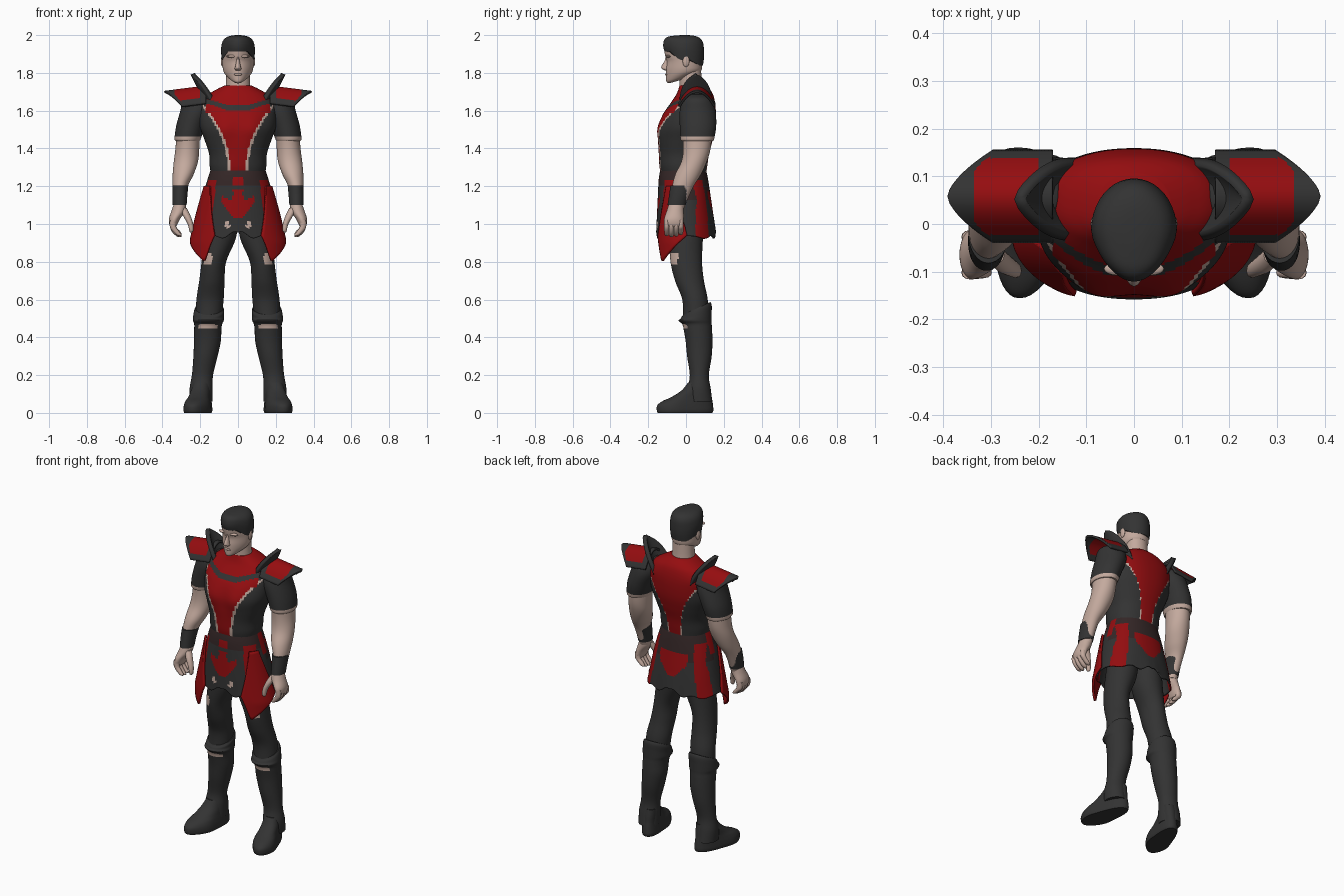
import bpy, bmesh, math
from mathutils import Vector


def material(name, rgb):
    m = bpy.data.materials.new(name)
    m.diffuse_color = (*rgb, 1)
    return m


MATS = [material("black_leather", (0.033, 0.033, 0.033)), material("red_cloth", (0.30, 0.004, 0.005)),
        material("skin", (0.55, 0.40, 0.34)), material("dark_maroon", (0.035, 0.02, 0.02))]
BLACK, RED, SKIN, MAROON = range(4)


def finish(name, bm, rule, mirror, thick):
    """Colour faces by rule, shade smooth, add modifiers."""
    bmesh.ops.recalc_face_normals(bm, faces=bm.faces)
    for f in bm.faces:
        f.smooth = True
        f.material_index = rule(f.calc_center_median()) if callable(rule) else rule
    me = bpy.data.meshes.new(name)
    bm.to_mesh(me)
    bm.free()
    for m in MATS:
        me.materials.append(m)
    me.set_sharp_from_angle(angle=math.radians(50))
    ob = bpy.data.objects.new(name, me)
    bpy.context.collection.objects.link(ob)
    if thick:
        s = ob.modifiers.new("thickness", 'SOLIDIFY')
        s.thickness, s.offset = thick, 0
    if mirror:
        ob.modifiers.new("mirror", 'MIRROR')
    return ob


def skin_rows(bm, rows, closed):
    for a, b in zip(rows, rows[1:]):
        m = len(a)
        for i in range(m if closed else m - 1):
            j = (i + 1) % m
            bm.faces.new((a[i], a[j], b[j], b[i]))


def loft(name, rings, rule=BLACK, warp=None, n=32, k=5, p=2.0, mirror=False, thick=0, caps=True):
    """Smooth loft through horizontal rings (z, centre x, front y, back y, half width)."""
    R = [Vector(r) for r in rings]
    R = [R[0]] + R + [R[-1]]
    path = []
    for a, b, c, d in zip(R, R[1:], R[2:], R[3:]):
        for s in range(k):
            t = s / k
            path.append(0.5 * (2 * b + (c - a) * t + (2 * a - 5 * b + 4 * c - d) * t * t
                               + (3 * b - a - 3 * c + d) * t ** 3))
    path.append(R[-1])
    bm = bmesh.new()
    rows = []
    for z, cx, f, bk, rx in path:
        row = []
        for i in range(n):
            c, s = math.cos(2 * math.pi * i / n), math.sin(2 * math.pi * i / n)
            x = cx + rx * math.copysign(abs(c) ** (2 / p), c)
            y = (f + bk) / 2 + (bk - f) / 2 * math.copysign(abs(s) ** (2 / p), s)
            row.append(bm.verts.new(warp(x, y, z) if warp else (x, y, z)))
        rows.append(row)
    skin_rows(bm, rows, True)
    if caps:
        bm.faces.new(rows[0])
        bm.faces.new(rows[-1])
    return finish(name, bm, rule, mirror, thick)


def plate(name, fn, rule=BLACK, nu=24, nv=24, thick=0.012):
    """Thin curved plate fn(u, v), mirrored to both sides."""
    bm = bmesh.new()
    rows = [[bm.verts.new(fn(i / nu, 2 * j / nv - 1)) for j in range(nv + 1)] for i in range(nu + 1)]
    skin_rows(bm, rows, False)
    bmesh.ops.remove_doubles(bm, verts=bm.verts, dist=0.0005)
    return finish(name, bm, rule, True, thick)


def ball(name, c, r, rule, mirror=False):
    rings = []
    for i in range(9):
        a = math.pi * (i / 8 - 0.5)
        q = max(math.cos(a), 0.02)
        rings.append((c[2] + r[2] * math.sin(a), c[0], c[1] - r[1] * q, c[1] + r[1] * q, r[0] * q))
    return loft(name, rings, rule, n=16, k=2, mirror=mirror)


# Head, neck and hair
def narrow(x, y):
    return x * (1 - 2.2 * max(0, -0.02 - y))


def head_warp(x, y, z):
    low = max(0, min(1, (1.82 - z) / 0.07))
    return narrow(x, y), y, z + (y + 0.1) * 0.28 * low


def hair_warp(x, y, z):
    t = max(0, min(1, (y + 0.085) / 0.05))
    back = max(0, min(1, (y - 0.02) / 0.05))
    return narrow(x, y), y, 2.0 - (2.0 - z) * (0.54 + 0.28 * t + 0.18 * back)


loft("neck", [(1.66, 0, -.03, .10, .08), (1.72, 0, -.035, .085, .066), (1.82, 0, -.035, .08, .062)], SKIN)
loft("head", [(1.742, 0, -.09, .03, .03), (1.755, 0, -.104, .06, .052), (1.785, 0, -.106, .078, .072),
              (1.82, 0, -.106, .084, .08), (1.86, 0, -.102, .087, .083), (1.89, 0, -.11, .087, .083),
              (1.93, 0, -.112, .086, .08), (1.97, 0, -.08, .06, .05)], SKIN, head_warp, n=40)
loft("hair", [(1.84, 0, -.114, .09, .086), (1.88, 0, -.12, .095, .089), (1.92, 0, -.12, .095, .089),
              (1.96, 0, -.113, .09, .081), (1.985, 0, -.094, .073, .062), (1.997, 0, -.055, .04, .032),
              (2.0, 0, -.015, 0, .005)], BLACK, hair_warp, n=40)
loft("nose", [(1.812, 0, -.11, -.08, .012), (1.822, 0, -.128, -.08, .018), (1.835, 0, -.13, -.08, .014),
              (1.865, 0, -.113, -.08, .009), (1.89, 0, -.108, -.08, .008)], SKIN, n=12, k=3)
ball("brow", (.033, -.094, 1.888), (.03, .014, .008), SKIN, True)
ball("lips", (0, -.098, 1.792), (.022, .013, .008), SKIN)
ball("ear", (.082, .0, 1.862), (.009, .018, .03), SKIN, True)


# Jerkin with red front and back panels and pale trim
def jerkin_rule(c):
    x = abs(c.x)
    w = 0.045 + 0.14 * (max(0, c.z - 1.3) / 0.33) ** 2
    if c.z > 1.59 and x < 0.17:
        band = abs(c.z - 1.615 - 0.3 * max(0, x - 0.05))
        return BLACK if c.y < 0 and band < 0.013 else RED
    if x < w - 0.003:
        return RED if x < 0.17 else BLACK
    trim = 0.012 if c.y < 0 else (0.006 if c.z > 1.52 else 0)
    return SKIN if x < w + trim and c.z < 1.635 else BLACK


def chest_warp(x, y, z):
    if y < 0:
        y -= 0.012 * math.exp(-((abs(x) - .08) / .05) ** 2 - ((z - 1.5) / .07) ** 2)
    return x, y, z


loft("jerkin", [(1.275, 0, -.135, .108, .145), (1.31, 0, -.141, .113, .15), (1.37, 0, -.144, .122, .153),
                (1.44, 0, -.147, .14, .175), (1.51, 0, -.145, .154, .20), (1.58, 0, -.122, .158, .205),
                (1.635, 0, -.085, .155, .20), (1.68, 0, -.055, .145, .165), (1.708, 0, -.042, .13, .122),
                (1.732, 0, -.035, .105, .075)], jerkin_rule, chest_warp, n=112, k=8, p=2.25)


# Skirt with painted panels
def skirt_rule(c):
    x, z, d = abs(c.x), c.z, 0.15 * (1.2 - c.z)
    if c.y < 0:
        if abs(x - .055) < .012 and abs(z - 1.0) < .018:
            return SKIN
        if 1.03 < z < 1.15 and x < min(.085, .02 + .75 * (z - 1.03)) and z < 1.10 + .6 * x + .03 * (x < .03):
            return RED
        if x < .026 and 1.14 < z < 1.25 and abs(z - 1.19) > .012:
            return RED
    elif 1.03 < z < 1.17 and x < min(.09, .02 + .9 * (z - 1.03)):
        return RED
    if z < 1.23 and .115 + d < x < .16 + d:
        return RED
    if .05 < c.y < .085 and z < 1.1 or -.02 < c.y < .02 and z > 1.16:
        return RED
    return MAROON if z > 1.2 or (c.y > 0 and z > 1.13) else BLACK


def hem_warp(x, y, z):
    low = max(0, (1.05 - z) / 0.12)
    return x, y, z + low * (0.025 * math.exp(-(x / .05) ** 2) + 0.008 * math.sin(abs(x) * 60))


loft("skirt", [(1.295, 0, -.13, .10, .138), (1.24, 0, -.14, .112, .156), (1.15, 0, -.145, .126, .182),
               (1.04, 0, -.15, .142, .205), (.93, 0, -.154, .155, .226)], skirt_rule, hem_warp,
     n=128, k=9, p=2.2, thick=.008, caps=False)


# Pointed red flaps at the hips
def flap(u, v):
    a = (v + 1) / 2
    if a < .22:
        low = .94 - .14 * a / .22
    else:
        low = .80 + .14 * (a - .22) / .78
    phi = math.radians(62 + (10 + 22 * u) * v)
    z = 1.2 + (low - 1.2) * u
    grow = min(1, (1.2 - z) / .3)
    return ((.185 + .068 * grow) * math.sin(phi), -.005 - (.15 + .012 * grow) * math.cos(phi) ** .9
            if phi < math.pi / 2 else -.005 + .15 * abs(math.cos(phi)), z)


plate("hip_flap", flap, RED)


# Legs, boots and feet
def leg_rule(c):
    if c.y < 0 and abs(c.x - .16) < .022 and abs(c.z - .815) < .025:
        return SKIN
    return BLACK


loft("leg", [(1.06, .08, -.09, .10, .08), (.93, .095, -.09, .09, .085), (.80, .128, -.082, .085, .065),
             (.70, .138, -.058, .095, .067), (.60, .148, -.02, .115, .072), (.50, .156, -.015, .12, .068)],
     leg_rule, mirror=True, n=40, k=8)


def boot_rule(c):
    return SKIN if c.y < .02 and abs(c.x - .16) < .05 and .445 < c.z < .472 - .1 * abs(c.x - .16) else BLACK


def boot_warp(x, y, z):
    top = max(0, min(1, (z - .49) / .06))
    return x, y, z + .035 * top * (y - .06) / .075


loft("boot", [(.555, .152, -.014, .128, .075), (.54, .153, -.024, .136, .08), (.515, .156, -.03, .136, .081),
              (.49, .157, -.04, .136, .082), (.47, .158, -.02, .136, .074), (.44, .16, -.012, .138, .072),
              (.38, .162, -.002, .14, .071), (.30, .172, .006, .136, .064), (.20, .188, .02, .121, .056),
              (.13, .195, .008, .13, .061), (.06, .195, .0, .14, .06)], boot_rule, boot_warp,
     mirror=True, n=48, k=6)


def foot_warp(x, y, z):
    w = 0.86 + 0.2 * math.exp(-((y + .07) / .07) ** 2)
    return .192 + (x - .192) * w - (y - .06) * .22, y, z


loft("foot", [(0, .192, -.15, .14, .066), (.015, .192, -.155, .145, .07), (.04, .192, -.152, .143, .068),
              (.062, .192, -.125, .14, .064), (.085, .192, -.075, .136, .06), (.12, .192, -.022, .132, .058),
              (.16, .188, .01, .125, .052)], BLACK, foot_warp, mirror=True, n=40, p=2.2)

# Sleeves, arms and cuffs
loft("sleeve", [(1.685, .20, .02, .10, .04), (1.66, .215, -.015, .135, .075), (1.60, .222, -.033, .156, .083),
                (1.52, .25, -.033, .16, .077), (1.455, .266, -.03, .15, .07), (1.44, .267, -.025, .145, .064)],
     lambda c: SKIN if c.z < 1.46 else BLACK, mirror=True, n=40, k=6)
loft("arm", [(1.5, .262, -.02, .14, .062), (1.40, .268, -.015, .13, .063), (1.33, .276, -.025, .11, .064),
             (1.26, .291, -.058, .078, .055), (1.19, .307, -.075, .035, .039), (1.08, .308, -.092, -.012, .031)],
     SKIN, mirror=True)
loft("cuff", [(1.205, .305, -.082, .04, .042), (1.15, .308, -.09, .014, .04), (1.1, .309, -.098, -.002, .037)],
     BLACK, mirror=True)

# Hands with curled fingers
loft("palm", [(1.11, .308, -.09, -.012, .03), (1.07, .315, -.102, -.012, .037), (1.03, .335, -.115, -.012, .03),
              (1.0, .342, -.114, -.014, .022), (.985, .342, -.1, -.025, .014)], SKIN, mirror=True, n=24)
for i in range(4):
    y, d = -.102 + .025 * i, (.006, 0, .004, .012)[i]
    loft(f"finger_{i + 1}", [(1.02, .343, y - .014, y + .014, .018), (.985, .344, y - .014, y + .014, .017),
                             (.955 + d, .329, y - .013, y + .013, .018), (.936 + d, .312, y - .011, y + .011, .014),
                             (.93 + d, .306, y - .004, y + .004, .005)], SKIN, mirror=True, n=12, k=3)
loft("thumb", [(1.085, .292, -.085, -.045, .02), (1.045, .272, -.104, -.062, .02), (1.0, .252, -.112, -.078, .015),
               (.965, .247, -.112, -.086, .011), (.955, .249, -.102, -.094, .004)], SKIN, mirror=True, n=12, k=4)


# Winged shoulder plates and upright fins
def wing(u, v):
    x = .17 + .22 * u
    h = .093 * min(1, max(0, (.39 - x) / .095)) ** .65
    return x, .058 + h * v, 1.727 - .028 * u - .09 * (h * v / .093) ** 2


def wing_rule(c):
    edge = .36 - .9 * max(0, abs(c.y - .058) - .02)
    return RED if .2 < c.x < min(edge, .335) and abs(c.y - .058) < .075 else BLACK


def fin(u, v):
    return (.15 + .09 * u - .035 * v * v * (1 - u ** 3),
            .052 + .08 * v * (1 - u ** 3) ** .8, 1.62 + .175 * u)


plate("shoulder_wing", wing, wing_rule, nu=44, nv=32, thick=.012)
plate("shoulder_fin", fin, BLACK, thick=.024)
